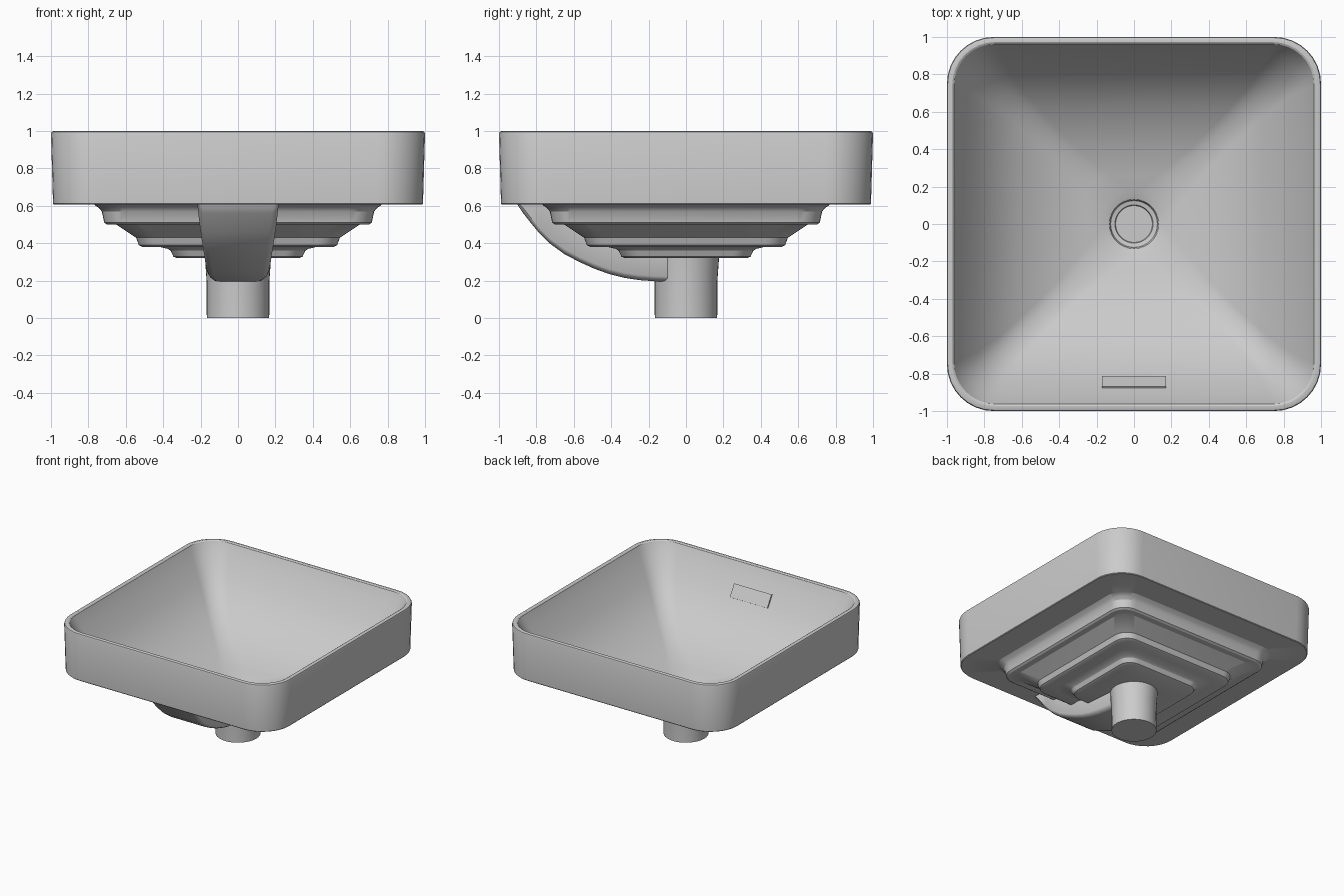
import bpy, bmesh, math
from mathutils import Vector

if "Cube" in bpy.data.objects:
    bpy.data.objects.remove(bpy.data.objects["Cube"])


def rounded_square(h, r, z, n=9):
    """Ring of points: half size h, corner radius r, height z."""
    pts = []
    for k in range(4):
        a0 = k * math.pi / 2
        cx = (h - r) * (1 if k in (0, 3) else -1)
        cy = (h - r) * (1 if k in (0, 1) else -1)
        for i in range(n):
            a = a0 + i / (n - 1) * math.pi / 2
            pts.append((cx + r * math.cos(a), cy + r * math.sin(a), z))
    return pts


def circle(r, z, n=40):
    return [(r * math.cos(2 * math.pi * i / n), r * math.sin(2 * math.pi * i / n), z)
            for i in range(n)]


def loft(name, rings, cap_start=True, cap_end=True, angle=30):
    bm = bmesh.new()
    rows = [[bm.verts.new(p) for p in ring] for ring in rings]
    n = len(rows[0])
    for a, b in zip(rows, rows[1:]):
        for i in range(n):
            j = (i + 1) % n
            bm.faces.new((a[i], a[j], b[j], b[i]))
    if cap_start:
        bm.faces.new(rows[0][::-1])
    if cap_end:
        bm.faces.new(rows[-1])
    bmesh.ops.recalc_face_normals(bm, faces=bm.faces)
    me = bpy.data.meshes.new(name)
    bm.to_mesh(me)
    bm.free()
    ob = bpy.data.objects.new(name, me)
    bpy.context.collection.objects.link(ob)
    bpy.ops.object.select_all(action='DESELECT')
    bpy.context.view_layer.objects.active = ob
    ob.select_set(True)
    bpy.ops.object.shade_smooth_by_angle(angle=math.radians(angle))
    return ob


# Basin: stepped underside, outer wall, rim, then the bowl (half size, corner radius, z)
profile = [
    (0.15, 0.10, 0.32), (0.325, 0.09, 0.32), (0.345, 0.10, 0.328), (0.36, 0.10, 0.36),
    (0.375, 0.10, 0.37), (0.44, 0.10, 0.385), (0.51, 0.10, 0.38), (0.53, 0.11, 0.39),
    (0.545, 0.12, 0.43), (0.56, 0.12, 0.44), (0.65, 0.12, 0.50), (0.70, 0.12, 0.50),
    (0.715, 0.13, 0.51), (0.728, 0.14, 0.57), (0.745, 0.15, 0.59), (0.77, 0.16, 0.607),
    (0.985, 0.24, 0.607), (0.989, 0.24, 0.612),
    (1.0, 0.25, 0.985), (0.996, 0.246, 0.996), (0.986, 0.24, 1.0),
    (0.972, 0.23, 1.0), (0.962, 0.22, 0.994), (0.956, 0.215, 0.98),
    (0.91, 0.19, 0.90), (0.83, 0.15, 0.77), (0.73, 0.12, 0.65),
    (0.63, 0.11, 0.565), (0.52, 0.10, 0.495), (0.40, 0.10, 0.435),
    (0.26, 0.13, 0.39), (0.17, 0.15, 0.37), (0.13, 0.128, 0.355),
]
loft("basin", [rounded_square(*p) for p in profile], cap_end=False)

# Drain ledge and its sunken disc
loft("drain_recess", [circle(0.132, 0.358), circle(0.125, 0.34), circle(0.102, 0.335),
                      circle(0.098, 0.325)], cap_start=False)

# Drain pipe
loft("drain_pipe", [circle(0.167, 0.0), circle(0.168, 0.20), circle(0.177, 0.326)])

# Overflow channel sweeping under the front to the pipe: y, bottom z, half width, top z
path = [(-0.905, 0.612, 0.222, 0.64), (-0.87, 0.56, 0.215, 0.64), (-0.835, 0.515, 0.21, 0.64),
        (-0.785, 0.455, 0.203, 0.63), (-0.73, 0.40, 0.195, 0.62), (-0.65, 0.342, 0.186, 0.53),
        (-0.57, 0.30, 0.179, 0.47), (-0.49, 0.264, 0.174, 0.43), (-0.41, 0.235, 0.169, 0.39),
        (-0.33, 0.215, 0.163, 0.37), (-0.25, 0.203, 0.156, 0.35), (-0.17, 0.197, 0.149, 0.34),
        (-0.10, 0.194, 0.142, 0.33)]
rings = []
for y, z, w, top in path:
    e = min(0.028, (top - z) * 0.5)
    half = [(w - 0.035, z), (w - 0.02, z + 0.2 * e), (w - 0.007, z + 0.55 * e),
            (w, z + e), (w + 0.004, top)]
    rings.append([(x, y, h) for x, h in half] + [(-x, y, h) for x, h in reversed(half)])
loft("overflow_channel", rings, angle=40)

# Overflow cover plate lying on the sloping front wall
low, high = Vector((0, -0.822, 0.757)), Vector((0, -0.878, 0.848))
up = (high - low).normalized()
out = Vector((0, -up.y, up.z)).cross(Vector((1, 0, 0)))
out = Vector((0, up.z, -up.y))
plate = []
for d in (-0.02, 0.012):
    plate.append([(s * 0.17, (p + out * d).y, (p + out * d).z)
                  for s, p in ((-1, low), (1, low), (1, high), (-1, high))])
loft("overflow_cover", plate)
